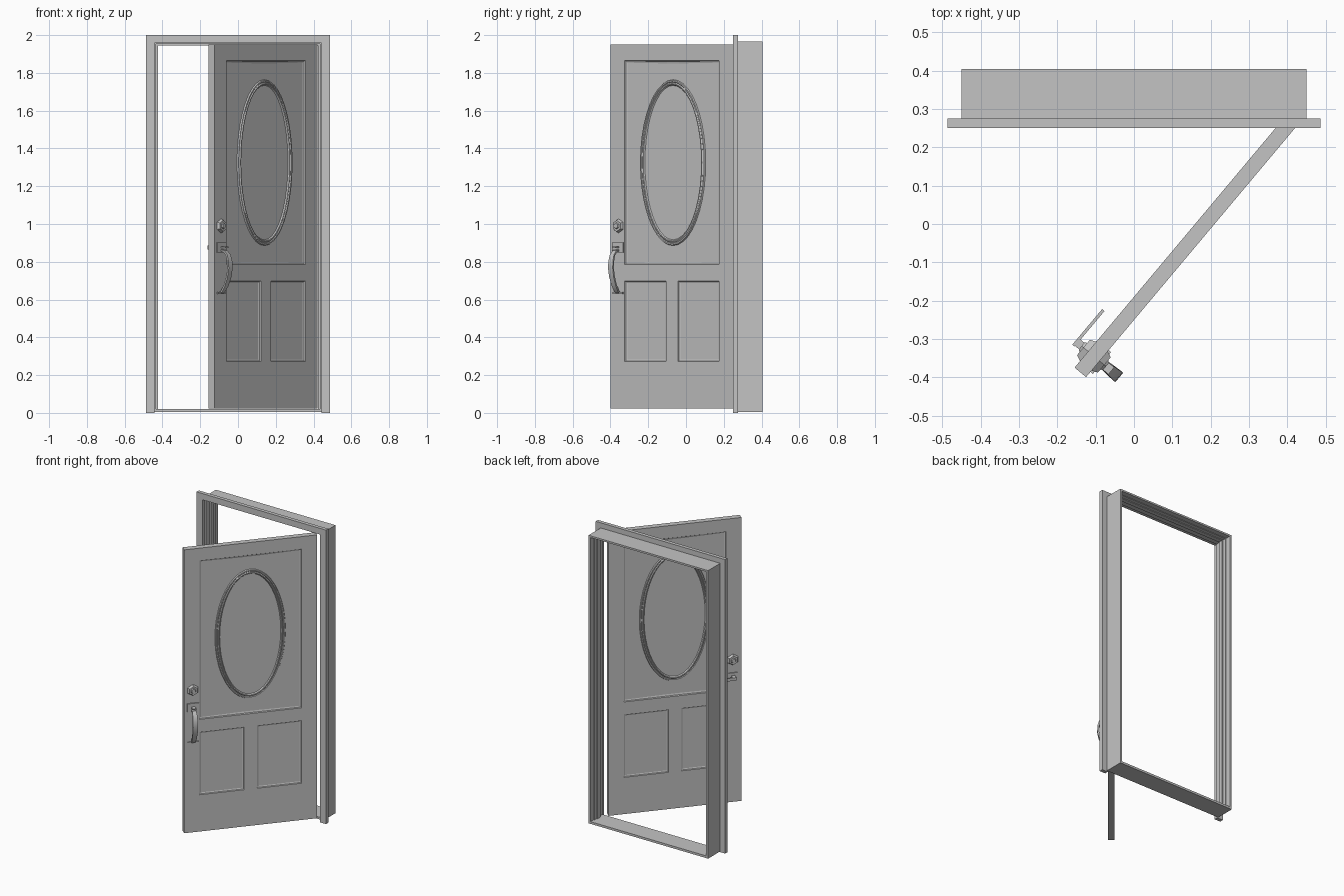
import bpy, bmesh, math
from mathutils import Matrix, Vector

cube = bpy.data.objects.get("Cube")
if cube:
    bpy.data.objects.remove(cube, do_unlink=True)

grey = bpy.data.materials.new("plain grey")
grey.use_nodes = True
GREY = (0.55, 0.55, 0.55, 1)
grey.diffuse_color = GREY
grey.node_tree.nodes["Principled BSDF"].inputs["Base Color"].default_value = GREY

# Door space: hinge at the origin, free edge toward -x, outer face toward -y
SWING = Matrix.Translation((0.42, 0.25, 0)) @ Matrix.Rotation(math.radians(50), 4, 'Z')
WIDTH, THICK, BOTTOM, TOP = 0.848, 0.039, 0.022, 1.95
MID = -WIDTH / 2
LOCK = -0.793
RECESS = 0.01


def finish(name, bm, matrix=None, smooth=False):
    bmesh.ops.recalc_face_normals(bm, faces=bm.faces)
    if matrix:
        bm.transform(matrix)
    mesh = bpy.data.meshes.new(name)
    bm.to_mesh(mesh)
    bm.free()
    mesh.materials.append(grey)
    ob = bpy.data.objects.new(name, mesh)
    bpy.context.collection.objects.link(ob)
    if smooth:
        bpy.ops.object.select_all(action='DESELECT')
        ob.select_set(True)
        bpy.context.view_layer.objects.active = ob
        bpy.ops.object.shade_smooth_by_angle(angle=math.radians(35))
    return ob


def add_box(bm, x0, x1, y0, y1, z0, z1):
    size = Matrix.Diagonal((x1 - x0, y1 - y0, z1 - z0, 1))
    centre = Matrix.Translation(((x0 + x1) / 2, (y0 + y1) / 2, (z0 + z1) / 2))
    return bmesh.ops.create_cube(bm, size=1, matrix=centre @ size)


def box(name, *bounds, matrix=None):
    bm = bmesh.new()
    add_box(bm, *bounds)
    return finish(name, bm, matrix)


def arch(name, outer, inner, top, under, y0, y1, z0):
    """Two legs and a head as one extruded outline."""
    bm = bmesh.new()
    outline = [(-outer, z0), (-outer, top), (outer, top), (outer, z0),
               (inner, z0), (inner, under), (-inner, under), (-inner, z0)]
    face = bm.faces.new([bm.verts.new((x, y0, z)) for x, z in outline])
    grown = bmesh.ops.extrude_face_region(bm, geom=[face])["geom"]
    bmesh.ops.translate(bm, vec=(0, y1 - y0, 0),
                        verts=[v for v in grown if isinstance(v, bmesh.types.BMVert)])
    return finish(name, bm)


# Frame
arch("front_casing", 0.487, 0.443, 2.0, 1.958, 0.25, 0.275, 0)
arch("jamb", 0.45, 0.435, 1.965, 1.953, 0.275, 0.405, 0.005)
arch("door_stop", 0.44, 0.423, 1.96, 1.946, 0.315, 0.345, 0.005)
arch("inner_stop", 0.44, 0.429, 1.96, 1.95, 0.345, 0.37, 0.005)
box("sill", -0.45, 0.45, 0.275, 0.405, 0.005, 0.02)

# Door slab with panels sunk into both faces
panels = [(-0.75, -0.098, 0.785, 1.865),
          (-0.75, -0.465, 0.272, 0.698),
          (-0.383, -0.098, 0.272, 0.698)]
bm = bmesh.new()
add_box(bm, -WIDTH, 0, 0, THICK, BOTTOM, TOP)
for axis, values in ((Vector((1, 0, 0)), {p[i] for p in panels for i in (0, 1)}),
                     (Vector((0, 0, 1)), {p[i] for p in panels for i in (2, 3)})):
    for v in sorted(values):
        bmesh.ops.bisect_plane(bm, geom=bm.verts[:] + bm.edges[:] + bm.faces[:],
                               plane_co=axis * v, plane_no=axis)
bm.normal_update()
for x0, x1, z0, z1 in panels:
    region = []
    for f in bm.faces:
        c = f.calc_center_median()
        if abs(f.normal.y) > 0.9 and x0 < c.x < x1 and z0 < c.z < z1:
            region.append(f)
    bmesh.ops.inset_region(bm, faces=region, thickness=0.004, depth=-RECESS * 0.7)
    bmesh.ops.inset_region(bm, faces=region, thickness=0.011, depth=-RECESS * 0.3)
bmesh.ops.dissolve_limit(bm, angle_limit=0.01, verts=bm.verts[:], edges=bm.edges[:])
finish("door_slab", bm, SWING)


# Oval mouldings: a ridged profile of (distance inward, height) swept round an ellipse
def oval(name, y, out):
    profile = [(0, -0.001), (0.004, 0.008), (0.011, 0.008), (0.015, 0.004),
               (0.021, 0.008), (0.026, 0.007), (0.032, -0.001)]
    bm = bmesh.new()
    steps = 40
    rings = []
    for i in range(steps):
        a = math.tau * i / steps
        rings.append([bm.verts.new((MID + (0.226 - d) * math.cos(a), y + out * h,
                                    1.325 + (0.44 - d) * math.sin(a)))
                      for d, h in profile])
    for i in range(steps):
        a, b = rings[i], rings[(i + 1) % steps]
        for j in range(len(profile) - 1):
            bm.faces.new((a[j], a[j + 1], b[j + 1], b[j]))
    bm.normal_update()
    finish(name, bm, SWING, smooth=True)


oval("outer_oval_moulding", RECESS, -1)
oval("inner_oval_moulding", THICK - RECESS, 1)


# Six-sided lock bosses, tapered away from the door
def boss(name, y, out):
    bm = bmesh.new()
    turn = Matrix.Rotation(math.radians(90) * out * -1, 4, 'X')
    for r1, r2, start, depth in ((0.038, 0.03, 0, 0.016), (0.018, 0.014, 0.016, 0.006)):
        place = Matrix.Translation((LOCK, y + out * (start + depth / 2), 0.99))
        bmesh.ops.create_cone(bm, cap_ends=True, segments=6, radius1=r1, radius2=r2,
                              depth=depth, matrix=place @ turn)
    finish(name, bm, SWING)


boss("outer_deadbolt", 0, -1)
boss("inner_deadbolt", THICK, 1)

# Outer pull: latch plate, foot plate and a bowed strap
box("latch_plate", LOCK - 0.037, LOCK + 0.037, -0.008, 0, 0.848, 0.902, matrix=SWING)
box("foot_plate", LOCK - 0.035, LOCK + 0.035, -0.008, 0, 0.63, 0.641, matrix=SWING)
box("thumb_latch", LOCK - 0.012, LOCK + 0.012, -0.04, 0, 0.872, 0.88, matrix=SWING)

path = [Vector((0, y, z)) for y, z in
        ((0, 0.86), (-0.03, 0.856), (-0.05, 0.835), (-0.06, 0.80), (-0.062, 0.765),
         (-0.053, 0.72), (-0.035, 0.675), (-0.015, 0.645), (0, 0.635))]
bm = bmesh.new()
rows = []
for i, p in enumerate(path):
    along = (path[min(i + 1, len(path) - 1)] - path[max(i - 1, 0)]).normalized()
    side = along.cross(Vector((1, 0, 0))) * 0.005
    half = 0.011 + 0.005 * math.sin(math.pi * i / (len(path) - 1))
    rows.append([bm.verts.new(p + side * s + Vector((LOCK + w * half, 0, 0)))
                 for s, w in ((-1, -1), (-1, 1), (1, 1), (1, -1))])
for a, b in zip(rows, rows[1:]):
    for j in range(4):
        k = (j + 1) % 4
        bm.faces.new((a[j], a[k], b[k], b[j]))
bm.faces.new(rows[0])
bm.faces.new(rows[-1])
finish("pull_handle", bm, SWING, smooth=True)

# Inner lever on a stem
box("lever_plate", LOCK - 0.028, LOCK + 0.028, THICK, THICK + 0.007, 0.848, 0.902, matrix=SWING)
box("lever_stem", LOCK - 0.011, LOCK + 0.011, THICK, 0.076, 0.865, 0.885, matrix=SWING)
box("lever_bar", LOCK - 0.013, LOCK + 0.108, 0.074, 0.082, 0.865, 0.885, matrix=SWING)
